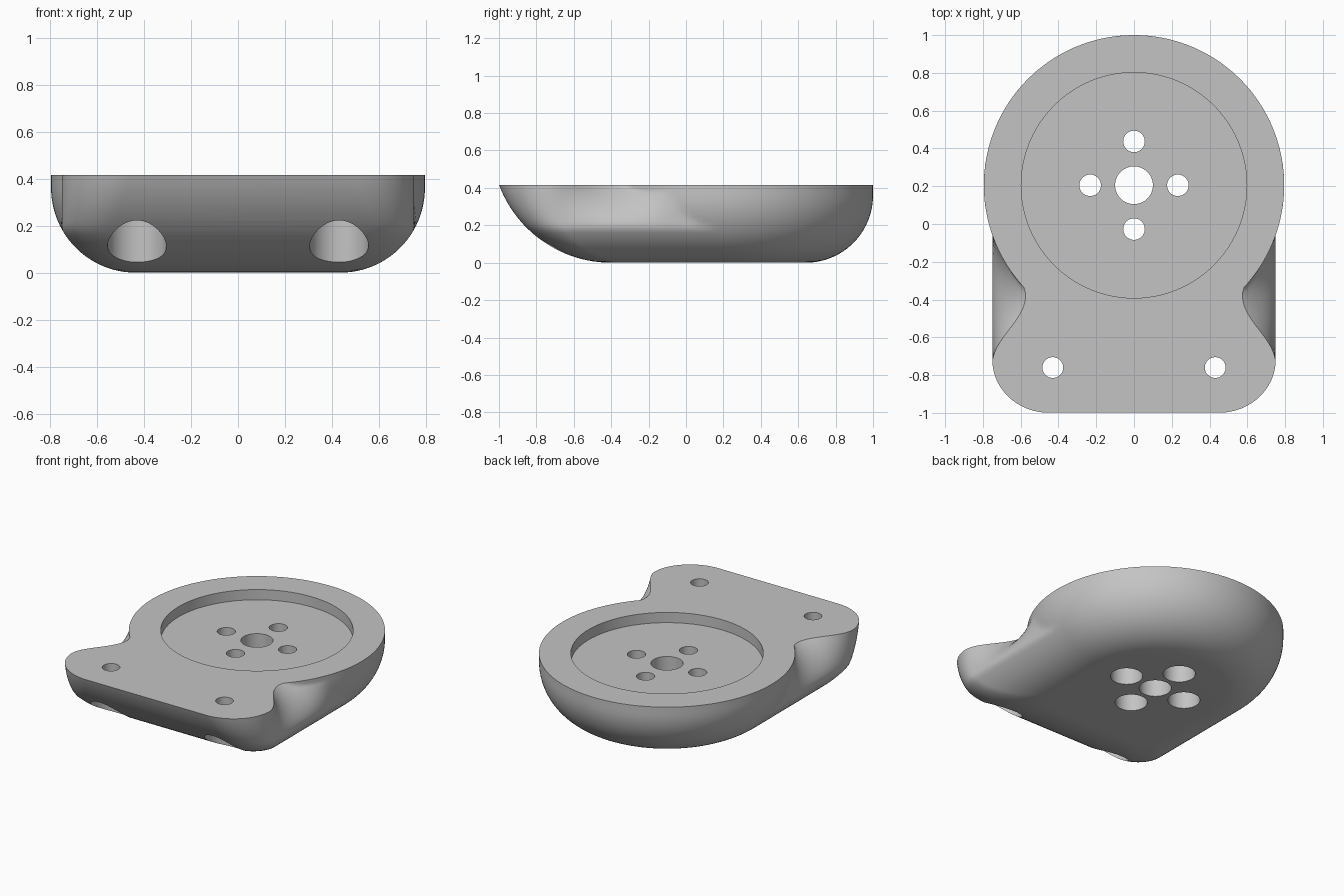
import bpy
import bmesh
from math import sin, cos, pi, sqrt

if "Cube" in bpy.data.objects:
    bpy.data.objects.remove(bpy.data.objects["Cube"])

TOP = 0.415        # overall height
FILLET = 0.36      # rounding of the lower edge
CUP_Y = 0.205      # centre of the round cup
CUP_R = 0.795
TAIL_W = 0.75      # half width of the mounting tail
NOSE_R = 0.64      # slope radius under the front edge
BITE_Z = 0.2       # lower end of the waist bite
SIDE_STEPS = 110

grey = bpy.data.materials.new("plain grey")
grey.use_nodes = True
grey.diffuse_color = (0.55, 0.55, 0.55, 1)
grey.node_tree.nodes["Principled BSDF"].inputs["Base Color"].default_value = grey.diffuse_color


def cup_radius(z):
    """Cup radius at height z, pulled in by the rounded lower edge."""
    d = max(0, FILLET - z)
    return CUP_R - FILLET + sqrt(max(0, FILLET ** 2 - d * d))


def half_width(y, z, front):
    """Half width of the body: the wider of the cup and the waisted tail."""
    radius = cup_radius(z)
    cup = sqrt(max(0, radius ** 2 - (y - CUP_Y) ** 2))
    if y > CUP_Y:
        return cup
    tail = min(TAIL_W, radius)
    # rounded front corner, tighter towards the bottom
    corner = 0.5 + 0.5 * z / TOP
    t = max(0, 1 - (y - front) / (0.28 * corner))
    tail -= 0.3 * corner * (1 - sqrt(max(0, 1 - t * t)))
    # waist bite, deepest at the top
    u = (y + 0.38) / 0.36
    if abs(u) < 1 and z > BITE_Z:
        tail -= 0.088 * (1 + cos(pi * u)) * ((z - BITE_Z) / (TOP - BITE_Z)) ** 1.6
    return max(cup, tail)


def ring(z):
    front = -0.4 - sqrt(max(0, NOSE_R ** 2 - (NOSE_R - z) ** 2))
    front = max(front, -1.0)
    back = CUP_Y + cup_radius(z)
    mid, half = (front + back) / 2, (back - front) / 2
    right = []
    for i in range(SIDE_STEPS):
        y = mid - half * cos(pi * i / SIDE_STEPS)
        right.append((half_width(y, z, front), y, z))
    left = [(-x, y, z) for x, y, z in reversed(right)]
    return right + [(0, back, z)] + left


def make_object(name, bm):
    bmesh.ops.recalc_face_normals(bm, faces=bm.faces)
    mesh = bpy.data.meshes.new(name)
    bm.to_mesh(mesh)
    bm.free()
    mesh.materials.append(grey)
    obj = bpy.data.objects.new(name, mesh)
    bpy.context.collection.objects.link(obj)
    return obj


def loft(name, rings):
    """Skin a stack of closed rings and cap both ends."""
    bm = bmesh.new()
    loops = [[bm.verts.new(p) for p in r] for r in rings]
    n = len(loops[0])
    for a, b in zip(loops, loops[1:]):
        for i in range(n):
            j = (i + 1) % n
            bm.faces.new((a[i], a[j], b[j], b[i]))
    bm.faces.new(loops[0])
    bm.faces.new(loops[-1])
    return make_object(name, bm)


# Main body: fine levels round the lower edge, even levels above
levels = [FILLET * (1 - cos(pi / 2 * i / 24)) for i in range(25)]
levels += [FILLET + (TOP - FILLET) * i / 5 for i in range(1, 6)]
body = loft("mount_body", [ring(z) for z in levels])


def drill(name, x, y, steps, segments=48):
    """Cut a stepped round hole given as (radius, height) pairs."""
    rings = [[(x + r * cos(2 * pi * i / segments), y + r * sin(2 * pi * i / segments), z)
              for i in range(segments)] for r, z in steps]
    cutter = loft(name, rings)
    cutter.hide_render = True
    mod = body.modifiers.new(name, "BOOLEAN")
    mod.operation = "DIFFERENCE"
    mod.solver = "EXACT"
    mod.object = cutter
    bpy.context.view_layer.objects.active = body
    bpy.ops.object.modifier_apply(modifier=name)
    bpy.data.objects.remove(cutter)


# Round recess in the cup and its centre hole
drill("recess", 0, CUP_Y, [(0.597, 0.345), (0.597, 0.6)], 96)
drill("centre_hole", 0, CUP_Y, [(0.1, -0.1), (0.1, 0.6)])

# Four counterbored holes around the centre
for k in range(4):
    a = k * pi / 2
    drill("ring_hole", 0.232 * cos(a), CUP_Y + 0.232 * sin(a),
          [(0.1, -0.1), (0.1, 0.2), (0.057, 0.2), (0.057, 0.6)])

# Counterbored screw holes in the tail
for side in (-1, 1):
    drill("tail_hole", side * 0.43, -0.76,
          [(0.125, -0.1), (0.125, 0.24), (0.055, 0.24), (0.055, 0.6)])

# Smooth shading with crisp rims
bpy.ops.object.select_all(action="DESELECT")
body.select_set(True)
bpy.context.view_layer.objects.active = body
bpy.ops.object.shade_smooth_by_angle(angle=0.6)
